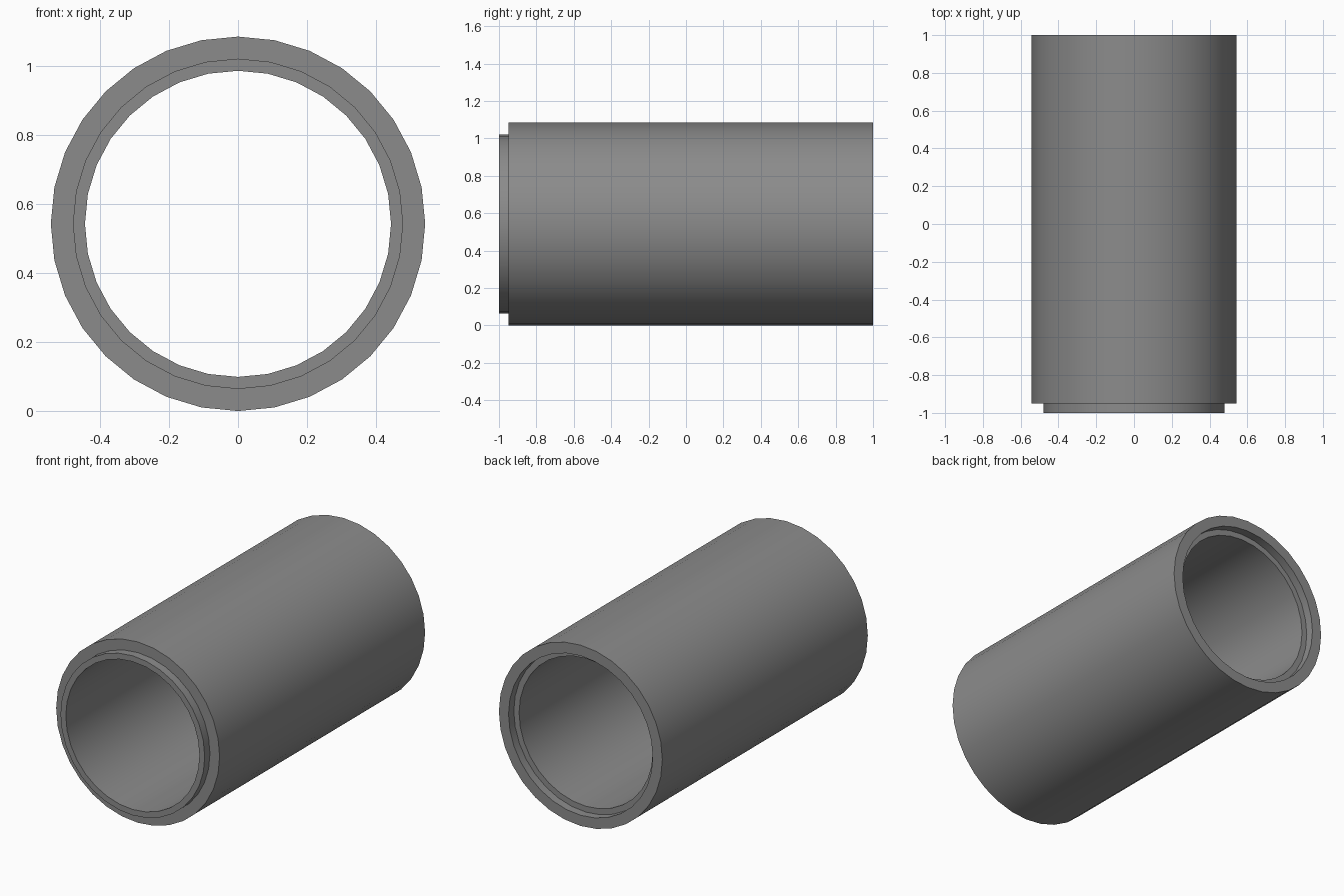
import bpy, bmesh, math

if "Cube" in bpy.data.objects:
    bpy.data.objects.remove(bpy.data.objects["Cube"])

SEGMENTS = 32
RADIUS, JOINT, BORE = 0.543, 0.479, 0.444   # outer wall, spigot/socket, inner wall
STEP = 0.05                                 # joint depth

# Closed wall section as (radius, y): spigot at the front, socket at the back
section = [
    (BORE, -1), (JOINT, -1), (JOINT, -1 + STEP), (RADIUS, -1 + STEP),
    (RADIUS, 1), (JOINT, 1), (JOINT, 1 - STEP), (BORE, 1 - STEP),
]

# Revolve the section around the y axis
bm = bmesh.new()
rings = []
for r, y in section:
    ring = []
    for i in range(SEGMENTS):
        a = 2 * math.pi * i / SEGMENTS
        ring.append(bm.verts.new((r * math.cos(a), y, RADIUS + r * math.sin(a))))
    rings.append(ring)
for k, ring in enumerate(rings):
    nxt = rings[(k + 1) % len(rings)]
    for i in range(SEGMENTS):
        j = (i + 1) % SEGMENTS
        bm.faces.new((ring[i], ring[j], nxt[j], nxt[i]))
bmesh.ops.recalc_face_normals(bm, faces=bm.faces)

# Pipe object
mesh = bpy.data.meshes.new("pipe_section")
bm.to_mesh(mesh)
bm.free()
pipe = bpy.data.objects.new("pipe_section", mesh)
bpy.context.collection.objects.link(pipe)

# Dark grey concrete
concrete = bpy.data.materials.new("dark_concrete")
concrete.diffuse_color = (0.26, 0.26, 0.26, 1)
concrete.use_nodes = True
concrete.node_tree.nodes["Principled BSDF"].inputs["Base Color"].default_value = concrete.diffuse_color
mesh.materials.append(concrete)

# Smooth round walls, sharp step edges
bpy.context.view_layer.objects.active = pipe
pipe.select_set(True)
bpy.ops.object.shade_smooth_by_angle(angle=math.radians(30))
